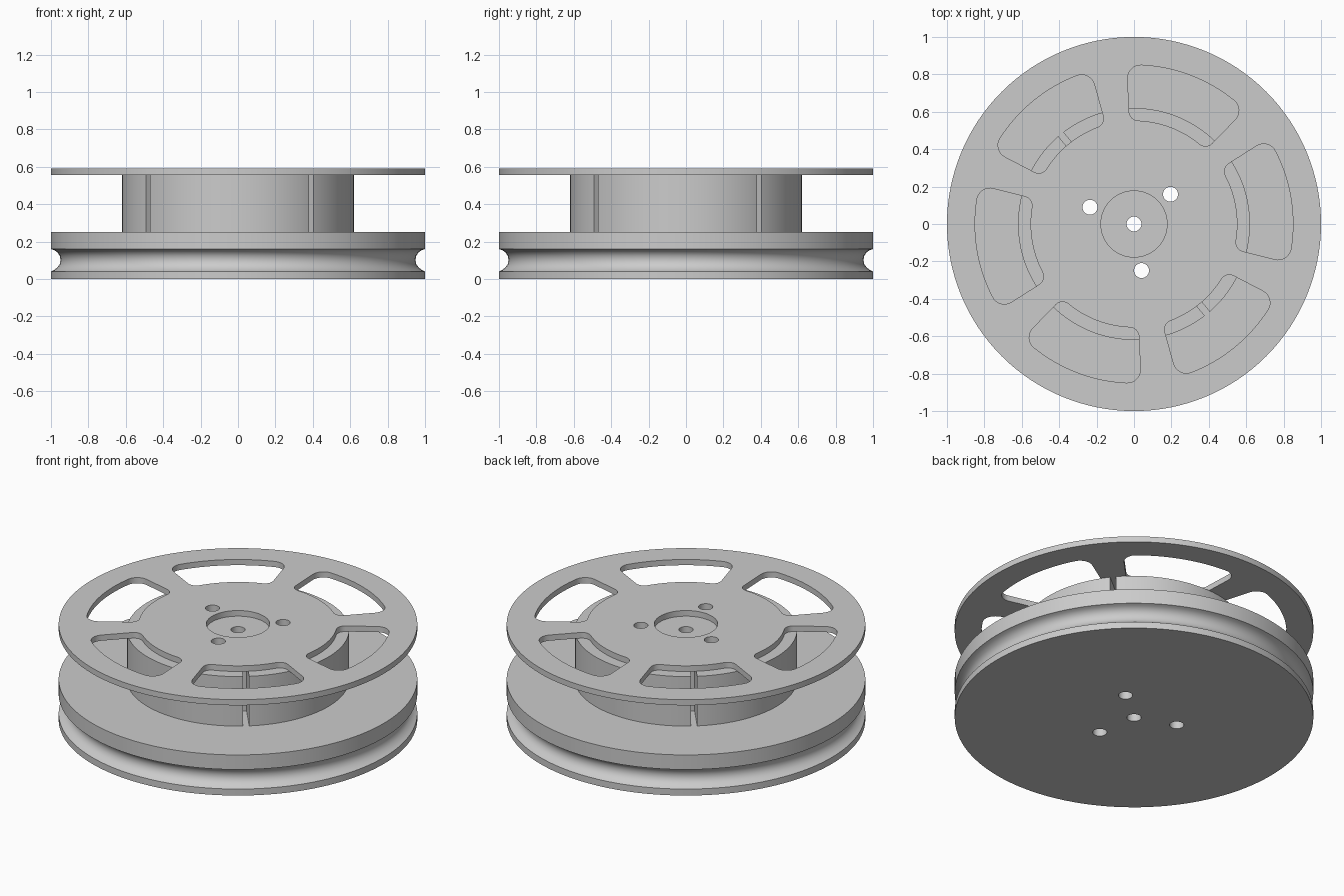
import bpy, bmesh, math
from math import cos, sin, pi, radians

cube = bpy.data.objects.get("Cube")
if cube:
    bpy.data.objects.remove(cube, do_unlink=True)

grey = bpy.data.materials.new("plain grey")
grey.use_nodes = True
grey.diffuse_color = (0.6, 0.6, 0.6, 1)
grey.node_tree.nodes["Principled BSDF"].inputs["Base Color"].default_value = (0.6, 0.6, 0.6, 1)

TURN = radians(39.2)      # angle shared by the slots, spokes and pin holes
FLANGE_Z, TOP_Z = 0.555, 0.59


def circle(r, n, cx=0, cy=0):
    return [(cx + r * cos(2 * pi * i / n), cy + r * sin(2 * pi * i / n)) for i in range(n)]


def rotate(pts, a):
    return [(x * cos(a) - y * sin(a), x * sin(a) + y * cos(a)) for x, y in pts]


def loft(bm, levels):
    """Closed solid through a stack of (outline, z) levels."""
    rings = [[bm.verts.new((x, y, z)) for x, y in pts] for pts, z in levels]
    for low, high in zip(rings, rings[1:]):
        n = len(low)
        for i in range(n):
            j = (i + 1) % n
            bm.faces.new((low[i], low[j], high[j], high[i]))
    bm.faces.new(rings[0][::-1])
    bm.faces.new(rings[-1])


def make(name, solids):
    bm = bmesh.new()
    for levels in solids:
        loft(bm, levels)
    bmesh.ops.recalc_face_normals(bm, faces=bm.faces)
    mesh = bpy.data.meshes.new(name)
    bm.to_mesh(mesh)
    bm.free()
    mesh.materials.append(grey)
    ob = bpy.data.objects.new(name, mesh)
    bpy.context.collection.objects.link(ob)
    return ob


def select(ob):
    bpy.ops.object.select_all(action='DESELECT')
    ob.select_set(True)
    bpy.context.view_layer.objects.active = ob


def cut(ob, cutter):
    select(ob)
    mod = ob.modifiers.new("cut", 'BOOLEAN')
    mod.operation, mod.solver, mod.object = 'DIFFERENCE', 'EXACT', cutter
    bpy.ops.object.modifier_apply(modifier=mod.name)


def window_outline(inner=0.553, outer=0.85, half=radians(23.3), f_in=0.05, f_out=0.07):
    """Ring sector about +x with rounded corners."""
    def corner(r, f, start, end):
        a = half - math.asin(f / r)
        return [(r * cos(a) + f * cos(t), r * sin(a) + f * sin(t))
                for t in (a + start + (half + end - a - start) * i / 8 for i in range(9))]

    def arc(r, c, f):
        a = c - math.asin(f / (r - f if r == outer else r + f))
        return [(r * cos(a * i / 8), r * sin(a * i / 8)) for i in range(8)]

    upper = arc(outer, half, f_out)
    upper += corner(outer - f_out, f_out, 0, pi / 2)
    # inner corner runs from the radial side round to the inner arc
    upper += corner(inner + f_in, f_in, pi, pi / 2)[::-1]
    upper += arc(inner, half, f_in)[::-1]
    return upper + [(x, -y) for x, y in upper[-2:0:-1]]


# Grooved pulley base
profile = [(1, 0), (1, 0.04), (0.985, 0.047), (0.966, 0.061), (0.953, 0.08), (0.949, 0.102),
           (0.953, 0.124), (0.965, 0.142), (0.982, 0.154), (1, 0.16), (1, 0.25)]
base = make("pulley_base", [[(circle(r, 128), z) for r, z in profile]])

# Winding drum
drum = make("drum", [[(circle(0.62, 128), 0.25), (circle(0.62, 128), FLANGE_Z)]])

# Top flange
flange = make("top_flange", [[(circle(1, 128), FLANGE_Z), (circle(1, 128), TOP_Z)]])

# Cutters: pin holes, drum slots, flange windows and centre recess
pins = [circle(0.04, 32)]
pins += [circle(0.04, 32, 0.252 * cos(TURN + k * 2 * pi / 3), 0.252 * sin(TURN + k * 2 * pi / 3))
         for k in range(3)]
pin_cutter = make("pin_hole_cutter", [[(p, -0.1), (p, 0.8)] for p in pins])

slot = [(0.42, -0.017), (0.7, -0.017), (0.7, 0.017), (0.42, 0.017)]
slots = [rotate(slot, TURN + k * pi / 2) for k in range(4)]
slot_cutter = make("slot_cutter", [[(p, 0.2), (p, 0.6)] for p in slots])

windows = [rotate(window_outline(), TURN - pi / 6 + k * pi / 3) for k in range(6)]
windows.append(circle(0.177, 64))
window_cutter = make("window_cutter", [[(p, 0.5), (p, 0.7)] for p in windows])

for part in (base, drum, flange):
    cut(part, pin_cutter)
cut(drum, slot_cutter)
cut(flange, window_cutter)

for cutter in (pin_cutter, slot_cutter, window_cutter):
    bpy.data.objects.remove(cutter, do_unlink=True)

for part in (base, drum, flange):
    select(part)
    bpy.ops.object.shade_smooth_by_angle(angle=radians(30))
